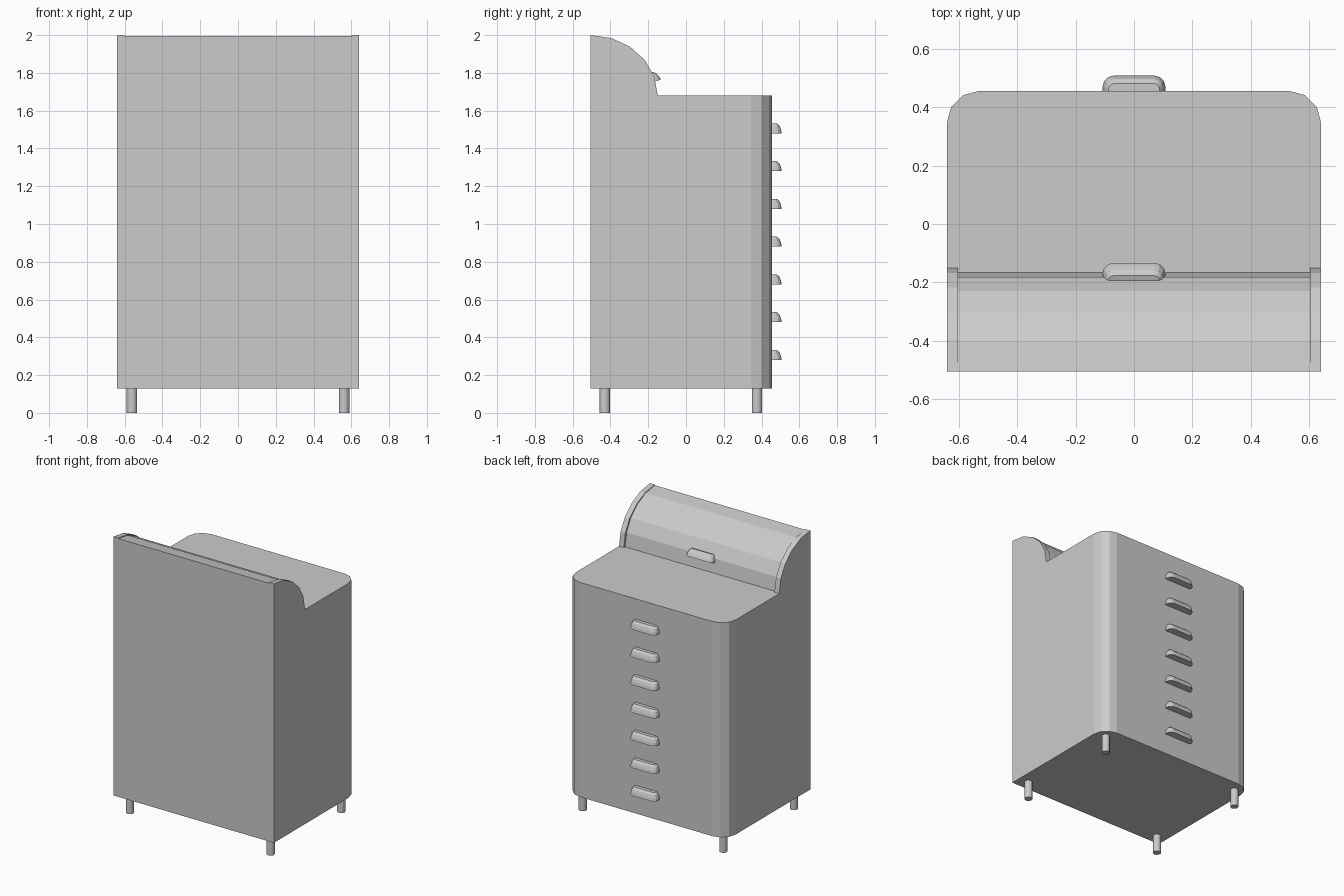
import bpy, bmesh
from math import sin, cos, pi, radians
from mathutils import Matrix

if "Cube" in bpy.data.objects:
    bpy.data.objects.remove(bpy.data.objects["Cube"])


def loft(name, rings):
    """Solid skinned through equal-length rings of points."""
    bm = bmesh.new()
    loops = [[bm.verts.new(p) for p in ring] for ring in rings]
    n = len(loops[0])
    for a, b in zip(loops, loops[1:]):
        for i in range(n):
            j = (i + 1) % n
            bm.faces.new((a[i], a[j], b[j], b[i]))
    bm.faces.new(loops[0][::-1])
    bm.faces.new(loops[-1])
    bmesh.ops.recalc_face_normals(bm, faces=bm.faces)
    mesh = bpy.data.meshes.new(name)
    bm.to_mesh(mesh)
    bm.free()
    ob = bpy.data.objects.new(name, mesh)
    bpy.context.collection.objects.link(ob)
    return ob


def outline(half_w, back, front, r, segs=3):
    """Plan outline: square at -y, rounded corners at +y."""
    arc = [(half_w - r + r * cos(pi / 2 * i / segs),
            front - r + r * sin(pi / 2 * i / segs)) for i in range(segs + 1)]
    return ([(half_w, back)] + arc + [(-x, y) for x, y in reversed(arc)]
            + [(-half_w, back)])


def quarter_round(ry, rz, segs=5):
    """Side profile of the roll top, as (y, z) points."""
    arc = [(-0.505 + ry * sin(pi / 2 * i / segs),
            1.68 + rz * cos(pi / 2 * i / segs)) for i in range(segs + 1)]
    return [(-0.505, 1.68)] + arc


def slab(name, profile, x0, x1):
    return loft(name, [[(x, y, z) for y, z in profile] for x in (x0, x1)])


def handle(name, location, tilt=0):
    """Cup pull: rounded in plan, curving back towards its top."""
    rings = []
    for inset, z in ((0, 0), (0.004, 0.02), (0.012, 0.04), (0.026, 0.053)):
        pts = outline(0.107 - inset * 0.75, -0.005, 0.052 - inset, 0.036 - inset * 0.6)
        rings.append([(x, y, z) for x, y in pts])
    ob = loft(name, rings)
    ob.data.transform(Matrix.Translation(location) @ Matrix.Rotation(tilt, 4, 'X'))


# Cabinet body
loft("cabinet_body", [[(x, y, z) for x, y in outline(0.64, -0.505, 0.455, 0.11)]
                      for z in (0.13, 1.68)])

# Roll top cover between two end panels
slab("roll_top_cover", quarter_round(0.34, 0.315), -0.602, 0.602)
for side, s in (("left", -1), ("right", 1)):
    slab(side + "_end_panel", quarter_round(0.355, 0.32), s * 0.602, s * 0.64)

# Handles
for i in range(7):
    handle(f"drawer_handle_{i + 1}", (0, 0.455, 0.28 + 0.2 * i))
handle("roll_top_handle", (0, -0.182, 1.747), radians(20))

# Legs
for x in (-0.562, 0.562):
    for y in (-0.43, 0.376):
        bpy.ops.mesh.primitive_cylinder_add(vertices=12, radius=0.027, depth=0.13,
                                            location=(x, y, 0.065))
        bpy.context.object.name = "leg"
